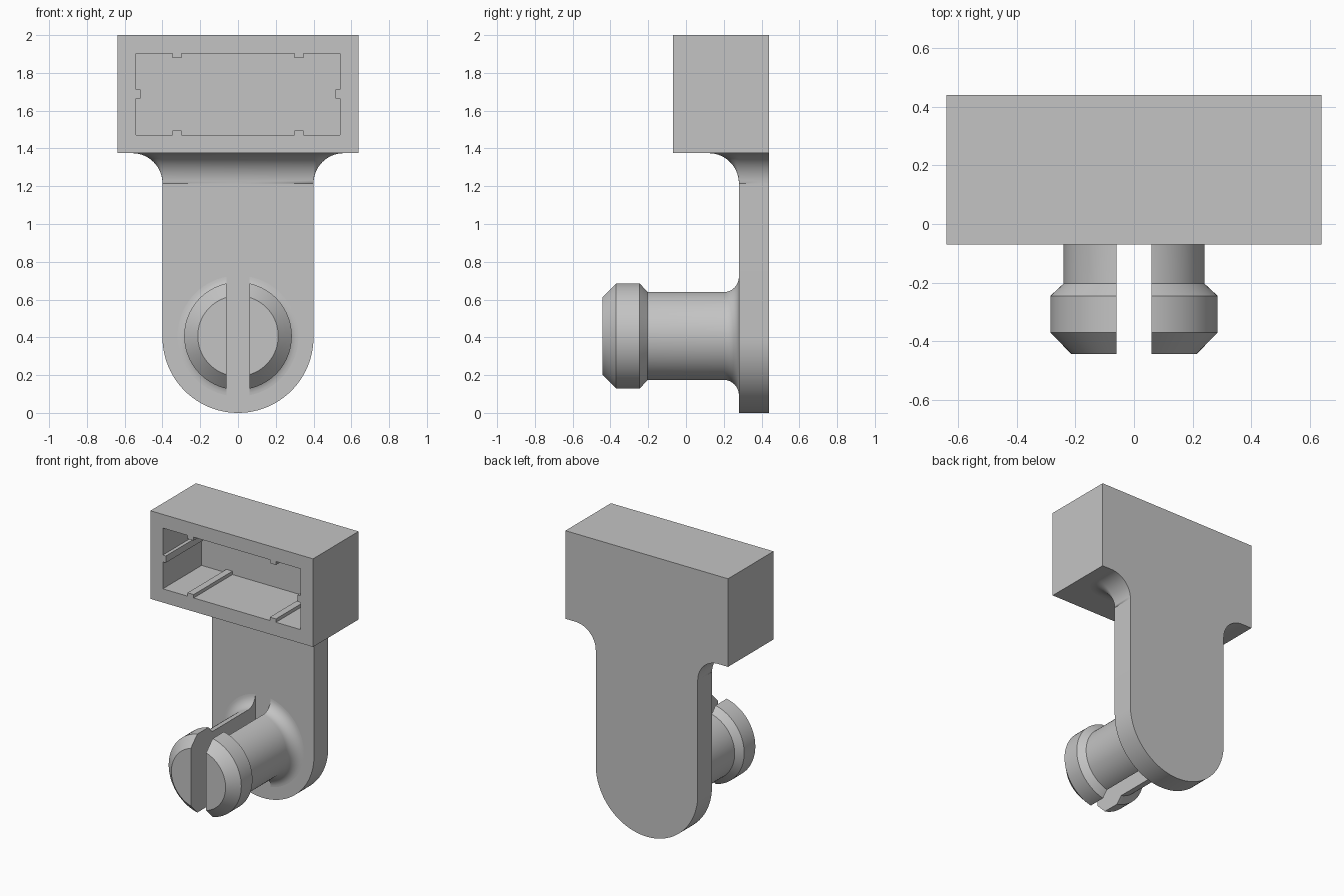
import bpy, bmesh
from math import sin, cos, pi, radians
from mathutils import Vector

cube = bpy.data.objects.get("Cube")
if cube:
    bpy.data.objects.remove(cube, do_unlink=True)

grey = bpy.data.materials.new("plain grey")
grey.use_nodes = True
grey.diffuse_color = (0.55, 0.55, 0.55, 1)
grey.node_tree.nodes["Principled BSDF"].inputs["Base Color"].default_value = grey.diffuse_color

BACK, FACE, FRONT = 0.44, 0.28, -0.07     # depth of back, plate face, housing mouth
BOTTOM, TOP = 1.375, 2.0                  # housing heights
HALF_W, PLATE_W, WALL = 0.638, 0.4, 0.097
FILLET = 0.16
PIN_Z, SLOT = 0.407, 0.06


def finish(name, bm):
    bmesh.ops.remove_doubles(bm, verts=bm.verts, dist=1e-5)
    bmesh.ops.recalc_face_normals(bm, faces=bm.faces)
    mesh = bpy.data.meshes.new(name)
    bm.to_mesh(mesh)
    bm.free()
    mesh.materials.append(grey)
    obj = bpy.data.objects.new(name, mesh)
    bpy.context.collection.objects.link(obj)
    bpy.ops.object.select_all(action='DESELECT')
    obj.select_set(True)
    bpy.context.view_layer.objects.active = obj
    bpy.ops.object.shade_smooth_by_angle(angle=radians(30))
    return obj


def add_box(bm, lo, hi):
    lo, hi = Vector(lo), Vector(hi)
    verts = bmesh.ops.create_cube(bm, size=1)["verts"]
    for v in verts:
        v.co = [(a + b) / 2 + c * (b - a) for a, b, c in zip(lo, hi, v.co)]


def loft(name, rings):
    bm = bmesh.new()
    rows = [[bm.verts.new(p) for p in ring] for ring in rings]
    for a, b in zip(rows, rows[1:]):
        for i in range(len(a)):
            j = (i + 1) % len(a)
            bm.faces.new((a[i], a[j], b[j], b[i]))
    bm.faces.new(rows[0])
    bm.faces.new(rows[-1])
    return finish(name, bm)


# Hollow housing: box with an inset, recessed front
bm = bmesh.new()
add_box(bm, (-HALF_W, FRONT, BOTTOM), (HALF_W, BACK, TOP))
bm.normal_update()
mouth = min(bm.faces, key=lambda f: f.calc_center_median().y)
bmesh.ops.inset_region(bm, faces=[mouth], thickness=WALL, use_even_offset=True)
walls = bmesh.ops.extrude_face_region(bm, geom=[mouth])
bmesh.ops.delete(bm, geom=[mouth], context='FACES_ONLY')
for v in walls["geom"]:
    if isinstance(v, bmesh.types.BMVert):
        v.co.y = 0.365
finish("housing", bm)

# Guide ribs inside the housing
RIB_H, RIB_W = 0.024, 0.024
inner_x, floor, ceiling = HALF_W - WALL, BOTTOM + WALL, TOP - WALL
mid = (BOTTOM + TOP) / 2
for side, label in ((-1, "right"), (1, "left")):
    x = side * 0.323
    for z, part in ((floor, "floor"), (ceiling - RIB_H, "ceiling")):
        bm = bmesh.new()
        add_box(bm, (x - RIB_W, FRONT, z), (x + RIB_W, 0.365, z + RIB_H))
        finish(f"{label}_{part}_rib", bm)
    bm = bmesh.new()
    a, b = sorted((side * inner_x, side * (inner_x - RIB_H)))
    add_box(bm, (a, FRONT, mid - RIB_W), (b, 0.365, mid + RIB_W))
    finish(f"{label}_side_rib", bm)

# Hanging plate with a round lower end
neck = BOTTOM - FILLET
arc = [pi + pi * i / 48 for i in range(49)]
outline = [(PLATE_W * cos(t), PLATE_W + PLATE_W * sin(t)) for t in arc]
outline += [(PLATE_W, neck), (-PLATE_W, neck)]
loft("plate", [[(x, y, z) for x, z in outline] for y in (FACE, BACK)])

# Flared neck: the plate section grows outward on three sides to meet the housing
rings = []
for i in range(15):
    t = pi / 2 * i / 14
    d, z = FILLET * (1 - cos(t)), neck + FILLET * sin(t)
    ring = [(-PLATE_W - d, BACK, z)]
    for cx, start in ((-PLATE_W, pi), (PLATE_W, 1.5 * pi)):
        for k in range(11):
            a = start + pi / 2 * k / 10
            ring.append((cx + d * cos(a), FACE + d * sin(a), z))
    ring.append((PLATE_W + d, BACK, z))
    rings.append(ring)
loft("neck_flare", rings)

# Split snap pin: lathed profile, cut to one half, then mirrored
profile = [(0, -0.443), (0.213, -0.443), (0.285, -0.37), (0.285, -0.245), (0.24, -0.203)]
for i in range(11):
    t = pi / 2 * i / 10
    profile.append((0.32 - 0.08 * cos(t), 0.2 + 0.08 * sin(t)))
profile.append((0, FACE))
bm = bmesh.new()
verts = [bm.verts.new((r, y, PIN_Z)) for r, y in profile]
edges = [bm.edges.new(pair) for pair in zip(verts, verts[1:])]
bmesh.ops.spin(bm, geom=verts + edges, cent=(0, 0, PIN_Z), axis=(0, 1, 0),
               angle=2 * pi, steps=72)
bmesh.ops.remove_doubles(bm, verts=bm.verts, dist=1e-5)
cut = bmesh.ops.bisect_plane(bm, geom=bm.verts[:] + bm.edges[:] + bm.faces[:],
                             plane_co=(SLOT, 0, 0), plane_no=(1, 0, 0), clear_inner=True)
rim = [e for e in bm.edges if e.is_boundary]
bmesh.ops.contextual_create(bm, geom=rim)
pin = finish("split_pin", bm)
mirror = pin.modifiers.new("mirror", 'MIRROR')
mirror.use_mirror_merge = False
